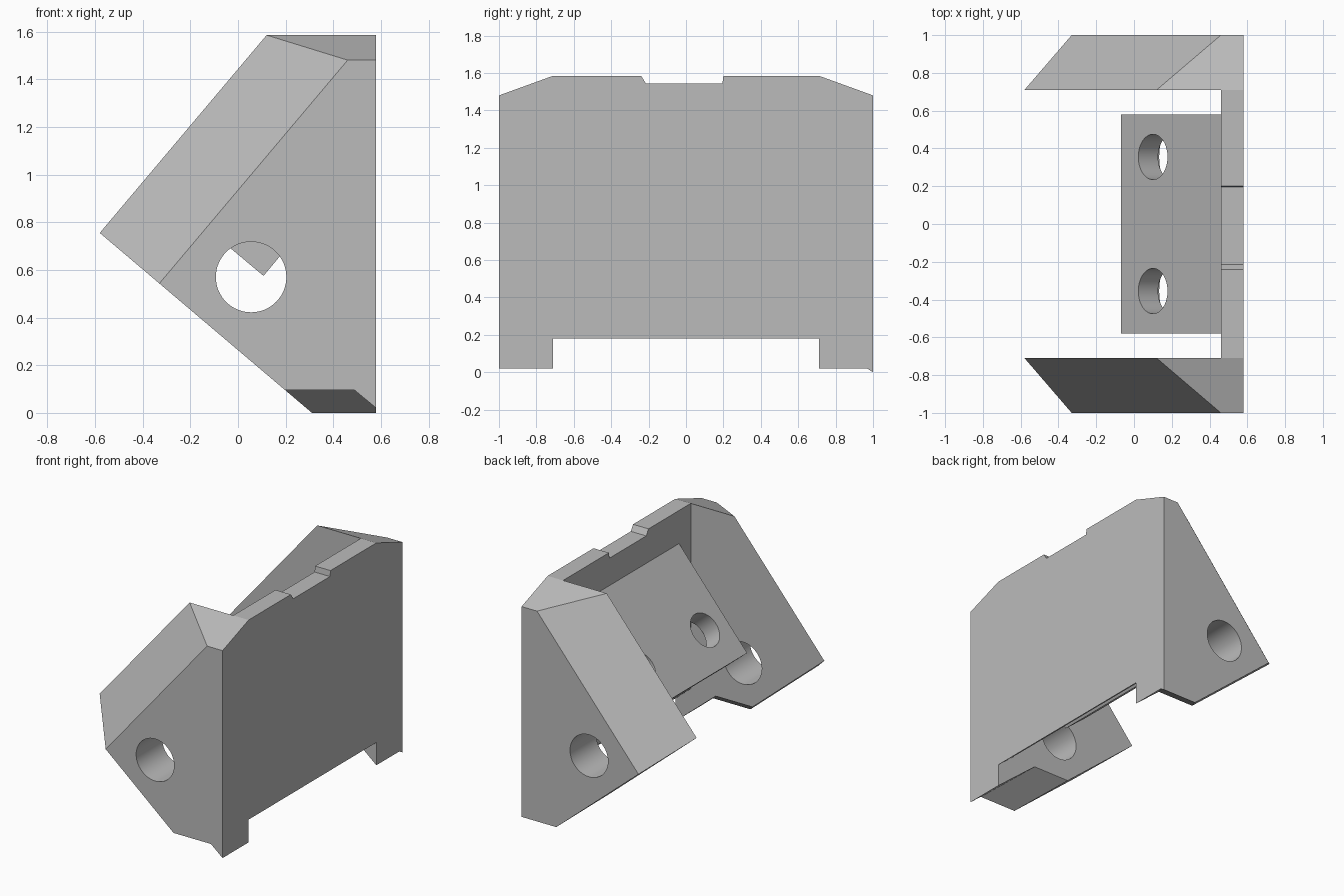
import bpy, bmesh, math
from mathutils import Vector, Matrix

if "Cube" in bpy.data.objects:
    bpy.data.objects.remove(bpy.data.objects["Cube"], do_unlink=True)

grey = bpy.data.materials.new("plain grey")
grey.use_nodes = True
grey.diffuse_color = (0.5, 0.5, 0.5, 1)
grey.node_tree.nodes["Principled BSDF"].inputs["Base Color"].default_value = (0.5, 0.5, 0.5, 1)

BACK, WALL, INNER = 0.58, 0.46, 0.71
TILT = math.atan2(0.83, 0.70)
ALONG = Vector((math.cos(TILT), 0, math.sin(TILT)))
DOWN = Vector((math.sin(TILT), 0, -math.cos(TILT)))


def loft(name, rings):
    """Closed solid through matching rings of points."""
    bm = bmesh.new()
    loops = [[bm.verts.new(p) for p in ring] for ring in rings]
    n = len(loops[0])
    for a, b in zip(loops, loops[1:]):
        for i in range(n):
            j = (i + 1) % n
            bm.faces.new((a[i], a[j], b[j], b[i]))
    bm.faces.new(loops[0])
    bm.faces.new(loops[-1])
    bmesh.ops.remove_doubles(bm, verts=bm.verts, dist=0.0005)
    bmesh.ops.recalc_face_normals(bm, faces=bm.faces)
    mesh = bpy.data.meshes.new(name)
    bm.to_mesh(mesh)
    bm.free()
    mesh.materials.append(grey)
    ob = bpy.data.objects.new(name, mesh)
    bpy.context.collection.objects.link(ob)
    return ob


def drill(ob, centre, axis, radius, depth):
    """Round hole centred on a point along an axis."""
    bm = bmesh.new()
    turn = Vector(axis).to_track_quat("Z", "Y").to_matrix().to_4x4()
    bmesh.ops.create_cone(bm, cap_ends=True, segments=64, radius1=radius, radius2=radius,
                          depth=depth, matrix=Matrix.Translation(centre) @ turn)
    mesh = bpy.data.meshes.new("hole_cutter")
    bm.to_mesh(mesh)
    bm.free()
    mesh.materials.append(grey)
    cutter = bpy.data.objects.new("hole_cutter", mesh)
    bpy.context.collection.objects.link(cutter)
    mod = ob.modifiers.new("hole", "BOOLEAN")
    mod.object = cutter
    mod.operation = "DIFFERENCE"
    mod.solver = "EXACT"
    bpy.context.view_layer.objects.active = ob
    bpy.ops.object.modifier_apply(modifier=mod.name)
    bpy.data.objects.remove(cutter, do_unlink=True)


def smooth(ob):
    bpy.ops.object.select_all(action="DESELECT")
    ob.select_set(True)
    bpy.context.view_layer.objects.active = ob
    bpy.ops.object.shade_smooth_by_angle(angle=math.radians(25))


# Side arms: bevelled outward, with sloping undersides
def arm_ring(side, y, foot):
    t = (y - INNER) / (1 - INNER)
    under = foot + 0.64 * (1 - y)
    nose_x = -0.58 + 0.25 * t
    points = [(nose_x, 0.755 - 0.848 * (nose_x + 0.58)),
              (0.12 + 0.34 * t, 1.585 - 0.105 * t),
              (BACK, 1.585 - 0.105 * t),
              (BACK, min(0.02, under)),
              (min(BACK, BACK - (under - 0.02) / 0.83), under),
              (-0.58 + (0.755 - under) / 0.848, under)]
    return [(x, side * y, z) for x, z in points]


for name, side, foot in (("front_arm", -1, 0.095), ("rear_arm", 1, 0.0)):
    arm = loft(name, [arm_ring(side, y, foot) for y in (INNER, 0.969, 1)])
    drill(arm, (0.055, side * 0.85, 0.57), (0, 1, 0), 0.148, 0.8)
    smooth(arm)

# Upright wall with a shallow notch in its top edge
top_edge = [(INNER, 1.585), (0.2, 1.585), (0.195, 1.545), (-0.215, 1.545),
            (-0.24, 1.585), (-INNER, 1.585)]


def wall_ring(x):
    low = 0.18 + 0.84 * (BACK - x)
    return [(x, y, z) for y, z in top_edge + [(-INNER, low), (INNER, low)]]


loft("upright_wall", [wall_ring(WALL), wall_ring(BACK)])

# Tilted mounting slab, sunk slightly into the wall
slab_profile = [(-0.07, 0.723), (WALL, 1.352), (WALL + 0.02, 1.352),
                (WALL + 0.02, 1.02), (0.107, 0.575)]
slab = loft("mounting_slab", [[(x, y, z) for x, z in slab_profile] for y in (-0.58, 0.58)])
for y in (-0.355, 0.355):
    face = Vector((0.1, y, 0.925))
    drill(slab, face, DOWN, 0.12, 0.6)
    drill(slab, face + DOWN * 0.237, DOWN, 0.222, 0.2)
smooth(slab)
